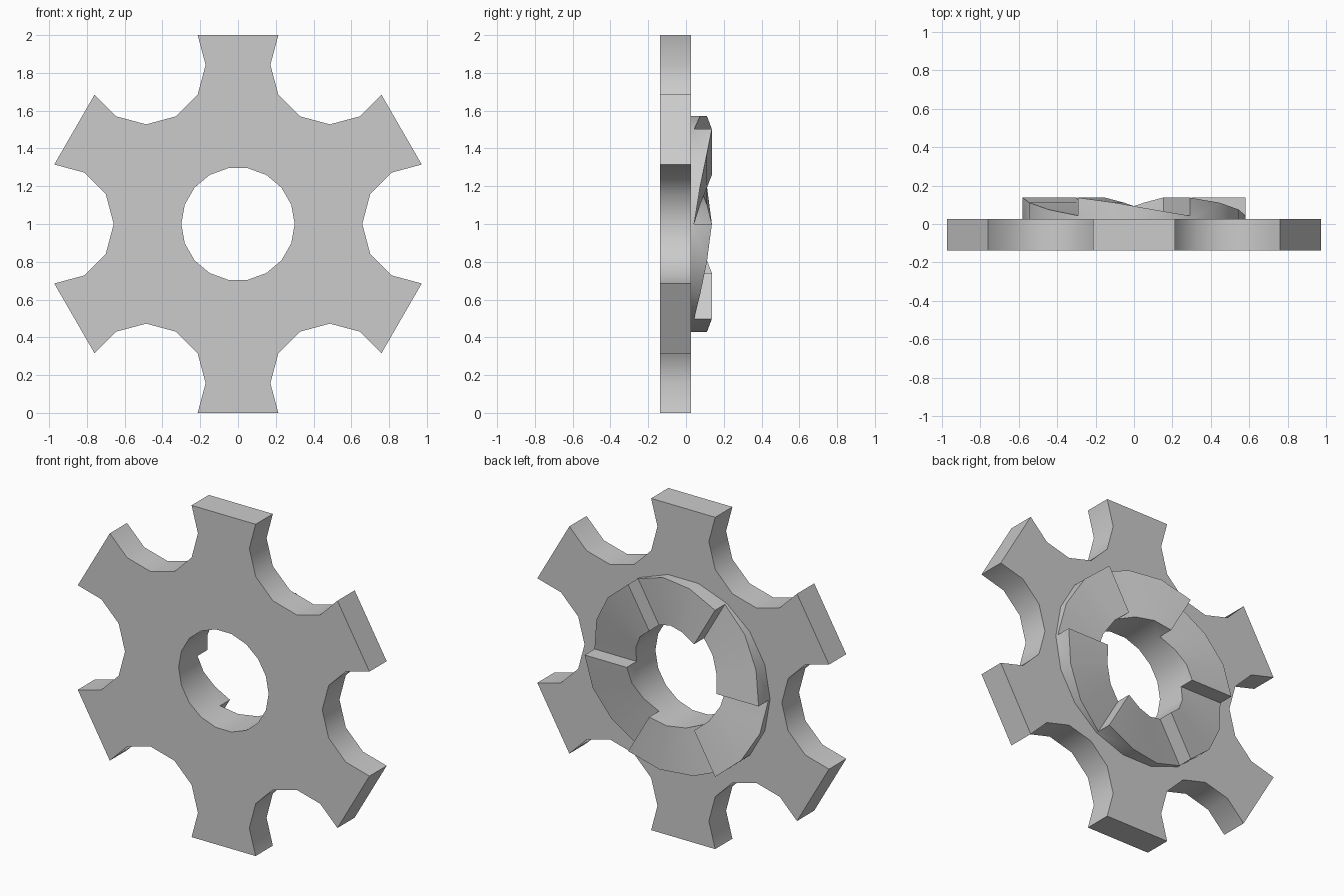
import bpy, bmesh
from math import radians, sin, cos
from mathutils import Vector

FRONT, BACK = -0.137, 0.027               # plate thickness along y
HEIGHTS = (0.043, 0.075, 0.111, 0.137)    # ramp height at each station
HOLE, RIM = 0.3, 0.58                     # ring radii
SPOKES, SEGS = 6, 3                       # spokes / ramps, segments per ramp
NOTCH_R, NOTCH_AT = 0.315, 0.9728

cube = bpy.data.objects.get("Cube")
if cube:
    bpy.data.objects.remove(cube, do_unlink=True)

grey = bpy.data.materials.new("plain grey")
grey.use_nodes = True
colour = (0.6, 0.6, 0.6, 1)
grey.diffuse_color = colour
grey.node_tree.nodes["Principled BSDF"].inputs["Base Color"].default_value = colour


def polar(r, deg, y):
    a = radians(deg)
    return Vector((r * cos(a), y, 1 + r * sin(a)))


def finish(bm, name):
    bmesh.ops.recalc_face_normals(bm, faces=bm.faces)
    mesh = bpy.data.meshes.new(name)
    bm.to_mesh(mesh)
    bm.free()
    mesh.materials.append(grey)
    ob = bpy.data.objects.new(name, mesh)
    bpy.context.collection.objects.link(ob)
    bpy.ops.object.select_all(action="DESELECT")
    ob.select_set(True)
    bpy.context.view_layer.objects.active = ob
    bpy.ops.object.shade_smooth_by_angle(angle=radians(35))


# Star plate: six round notches leave six flared spokes, one straight up
bm = bmesh.new()
outline = []
for k in range(SPOKES):
    mid = 60 * k
    centre = polar(NOTCH_AT, mid, FRONT)
    for step in range(-3, 4):
        offset = polar(NOTCH_R, mid + 180 - 30 * step, 0) - Vector((0, 0, 1))
        outline.append(centre + offset)
bore = [polar(HOLE, 20 * i, FRONT) for i in range(SPOKES * SEGS)]
edges = []
for loop in (outline, bore):
    verts = [bm.verts.new(p) for p in loop]
    edges += [bm.edges.new((verts[i - 1], verts[i])) for i in range(len(verts))]
bmesh.ops.triangle_fill(bm, use_beauty=True, edges=edges, normal=(0, -1, 0))
bmesh.ops.dissolve_limit(bm, angle_limit=0.01, verts=bm.verts, edges=bm.edges)
grown = bmesh.ops.extrude_face_region(bm, geom=bm.faces[:], use_keep_orig=True)
moved = [g for g in grown["geom"] if isinstance(g, bmesh.types.BMVert)]
bmesh.ops.translate(bm, vec=(0, BACK - FRONT, 0), verts=moved)
finish(bm, "star_plate")

# Ratchet ring: six helical ramps, each ending in a radial step
bm = bmesh.new()
count = SPOKES * SEGS
turn = 360 / count


def pair(i, y):
    return [bm.verts.new(polar(r, turn * i, y)) for r in (HOLE, RIM)]


base = [pair(i, BACK) for i in range(count)]
ramps = [[pair(k * SEGS + s, y) for s, y in enumerate(HEIGHTS)]
         for k in range(SPOKES)]
for k, ramp in enumerate(ramps):
    following = ramps[(k + 1) % SPOKES][0]
    for s in range(SEGS):
        b0 = base[k * SEGS + s]
        b1 = base[(k * SEGS + s + 1) % count]
        t0, t1 = ramp[s], ramp[s + 1]
        bm.faces.new((t0[0], t0[1], t1[1], t1[0]))
        bm.faces.new((b0[0], b0[1], b1[1], b1[0]))
        for side in (0, 1):
            wall = [b0[side], b1[side], t1[side], t0[side]]
            if s == SEGS - 1:
                wall.insert(2, following[side])
            bm.faces.new(wall)
    bm.faces.new((ramp[-1][0], ramp[-1][1], following[1], following[0]))
finish(bm, "ratchet_ring")
